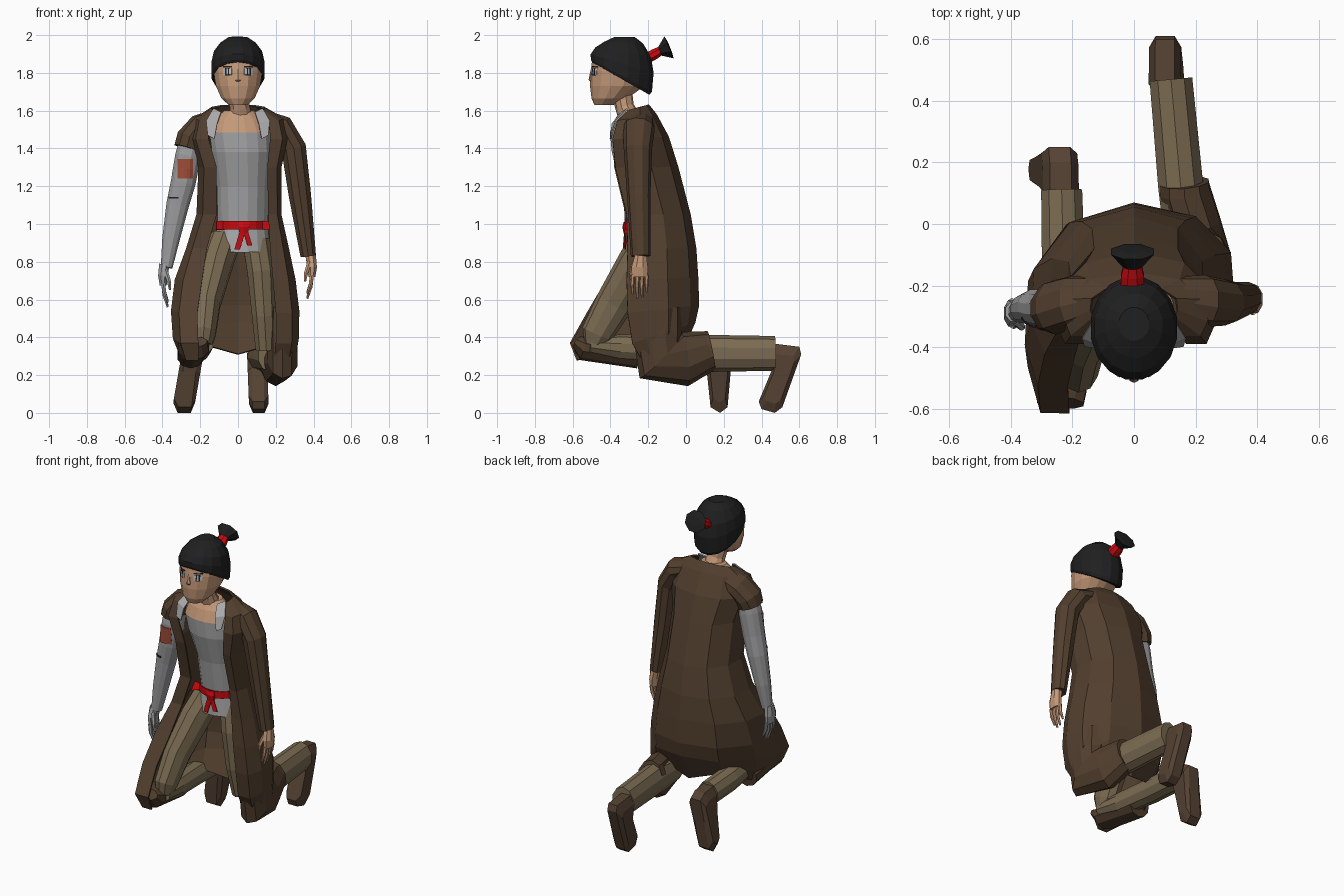
import bpy, bmesh, math
from mathutils import Vector
from mathutils.bvhtree import BVHTree


def material(name, r, g, b):
    m = bpy.data.materials.new(name)
    m.diffuse_color = (r, g, b, 1)
    return m


HAIR = material("hair_black", .014, .014, .015)
SKIN = material("skin", .56, .32, .19)
COAT = material("coat_brown", .085, .050, .028)
BOOT = material("boot_brown", .09, .054, .033)
KHAKI = material("trouser_khaki", .20, .15, .085)
SHIRT = material("shirt_grey", .41, .41, .42)
METAL = material("arm_grey", .34, .34, .35)
RED = material("sash_red", .60, .003, .005)
RUST = material("patch_rust", .34, .075, .04)
WHITE = material("eye_grey", .50, .53, .56)


def skin(name, rings, mats, closed=True, caps=True, pick=None, thick=0):
    """Join rings of points with quads."""
    bm = bmesh.new()
    vr = [[bm.verts.new(p) for p in r] for r in rings]
    n = len(vr[0])
    for a, b in zip(vr, vr[1:]):
        for i in range(n if closed else n - 1):
            j = (i + 1) % n
            bm.faces.new((a[i], a[j], b[j], b[i]))
    if caps and closed:
        bm.faces.new(vr[0])
        bm.faces.new(vr[-1])
    bmesh.ops.recalc_face_normals(bm, faces=bm.faces[:])
    if pick:
        for f in bm.faces:
            f.material_index = pick(f.calc_center_median())
    me = bpy.data.meshes.new(name)
    bm.to_mesh(me)
    bm.free()
    for m in (mats if isinstance(mats, list) else [mats]):
        me.materials.append(m)
    ob = bpy.data.objects.new(name, me)
    bpy.context.collection.objects.link(ob)
    if thick:
        s = ob.modifiers.new("thickness", 'SOLIDIFY')
        s.thickness, s.offset = thick, 0
    return ob


def loft(name, rows, mats, n=14, pick=None):
    """Stack of ellipses: x, y, z, rx, ry, front raise."""
    ang = [2 * math.pi * (i + .5) / n for i in range(n)]
    rings = [[(x + rx * math.cos(a), y + ry * math.sin(a), z - dz * math.sin(a)) for a in ang]
             for x, y, z, rx, ry, dz in rows]
    return skin(name, rings, mats, pick=pick)


def tube(name, path, mat, n=10):
    """Limb along a path: x, y, z, half width, half depth."""
    pts = [Vector(p[:3]) for p in path]
    rings = []
    for i, p in enumerate(path):
        t = Vector()
        if i:
            t += (pts[i] - pts[i - 1]).normalized()
        if i < len(pts) - 1:
            t += (pts[i + 1] - pts[i]).normalized()
        t.normalize()
        a = (Vector((1, 0, 0)) - t * t.x).normalized()
        b = t.cross(a)
        rings.append([pts[i] + a * p[3] * math.cos(q) + b * p[4] * math.sin(q)
                      for q in (2 * math.pi * (k + .5) / n for k in range(n))])
    return skin(name, rings, mat)


def decal(name, target, x0, x1, z0, z1, mat, nx=2, nz=1, off=.004, lean=0):
    """Thin plate laid on the front of a target."""
    me = target.data
    tree = BVHTree.FromPolygons([v.co for v in me.vertices], [tuple(p.vertices) for p in me.polygons])
    rows, last = [], -.3
    for k in range(nz + 1):
        row = []
        for i in range(nx + 1):
            z = z0 + (z1 - z0) * k / nz
            x = x0 + (x1 - x0) * i / nx + lean * (z1 - z)
            hit = tree.ray_cast(Vector((x, -2, z)), Vector((0, 1, 0)))[0]
            last = hit.y if hit else last
            row.append((x, last - off, z))
        rows.append(row)
    return skin(name, rows, mat, closed=False, thick=.005)


# Torso: shirt below, bare chest above
torso = loft("torso", [(.02, -.19, .86, .155, .125, -.01), (.025, -.18, 1.0, .135, .13, 0),
                       (.025, -.21, 1.2, .14, .135, 0), (.02, -.275, 1.38, .16, .12, 0),
                       (.01, -.295, 1.485, .165, .11, 0), (.005, -.295, 1.55, .14, .085, 0),
                       (.005, -.29, 1.60, .08, .06, 0)],
             [SHIRT, SKIN], 16, lambda c: int(c.z > 1.487))
tube("neck", [(.015, -.29, 1.54, .07, .06), (.01, -.325, 1.62, .055, .05), (.0, -.34, 1.70, .06, .055)], SKIN)
for s in (-1, 1):
    skin("collar_lining", [[(s * .125, -.40, 1.45), (s * .16, -.395, 1.47)],
                           [(s * .11, -.39, 1.53), (s * .168, -.37, 1.545)],
                           [(s * .09, -.34, 1.59), (s * .13, -.31, 1.61)]],
         SHIRT, closed=False, thick=.008)

# Sash with knot and two hanging ends
decal("sash", torso, -.115, .165, .97, 1.015, RED, 8, 1, .012)
tube("sash_knot", [(.03, -.318, 1.01, .03, .012), (.03, -.322, .985, .035, .015), (.03, -.318, .95, .025, .012)], RED, 6)
decal("sash_end_right", torso, .012, .042, .865, .97, RED, 1, 2, .012, -.3)
decal("sash_end_left", torso, .025, .05, .885, .97, RED, 1, 2, .014, .3)

# Head, hair and features
head = loft("head", [(0, -.435, 1.63, .05, .05, 0), (0, -.405, 1.665, .09, .095, 0),
                     (0, -.365, 1.73, .12, .143, 0), (0, -.347, 1.81, .133, .158, 0),
                     (0, -.34, 1.88, .13, .155, 0), (0, -.34, 1.94, .09, .11, 0)], SKIN, 14)
loft("hair_cap", [(0, -.345, 1.77, .134, .155, .088), (0, -.342, 1.785, .142, .165, .085),
                  (0, -.338, 1.85, .143, .17, .05), (0, -.333, 1.91, .13, .15, .025),
                  (0, -.33, 1.96, .095, .105, .005), (0, -.325, 1.99, .05, .055, 0)], HAIR, 16)
for s in (-1, 1):
    decal("eye_white", head, s * .055 - .022, s * .055 + .022, 1.79, 1.822, WHITE, 2, 1, .001)
    decal("eye_pupil", head, s * .057 - .011, s * .057 + .011, 1.785, 1.825, HAIR, 1, 1, .003)
    decal("eyebrow", head, s * .055 - .024, s * .055 + .024, 1.829, 1.835, HAIR, 2, 1, .001)
tube("nose", [(0, -.498, 1.82, .008, .006), (0, -.504, 1.765, .016, .012), (0, -.495, 1.75, .012, .006)], SKIN, 6)
tube("hair_tie", [(-.005, -.21, 1.875, .042, .03), (-.005, -.165, 1.90, .04, .03), (-.005, -.13, 1.92, .03, .024)], RED, 8)
tube("ponytail", [(-.005, -.14, 1.913, .03, .025), (-.005, -.09, 1.935, .075, .068), (-.005, -.085, 1.937, .04, .03)], HAIR, 8)

# Long coat: z front, z back, then right edge x / outer x / front y,
# left edge x / outer x / front y, back y
coat_rows = [(1.60, 1.63, -.115, -.14, -.30, .115, .14, -.30, -.20),
             (1.545, 1.58, -.165, -.22, -.36, .165, .235, -.36, -.16),
             (1.45, 1.46, -.155, -.25, -.385, .17, .26, -.385, -.095),
             (1.30, 1.30, -.113, -.205, -.375, .155, .225, -.37, -.045),
             (1.05, 1.05, -.113, -.215, -.315, .16, .225, -.31, .02),
             (.87, .87, -.165, -.27, -.33, .17, .265, -.305, .05),
             (.70, .72, -.19, -.33, -.42, .185, .30, -.31, .06),
             (.53, .57, -.215, -.35, -.52, .20, .32, -.305, .065),
             (.37, .48, -.21, -.34, -.61, .20, .317, -.28, .045),
             (.28, .34, -.21, -.30, -.575, .19, .30, -.23, -.03)]


def coat_section(row):
    zf, zb, ri, ro, rf, li, lo, lf, yb = row
    shape = [(0, 0), (.7, 0), (1, .22), (.97, .57), (.62, .88)]
    pts = []
    for edge, out, yf in ((ri, ro, rf), (li, lo, lf)):
        side = []
        for k, (u, v) in enumerate(shape):
            x = edge + (out - edge) * u if k < 3 else out * u
            side.append((x, yf + (yb - yf) * v, zf + (zb - zf) * v))
        pts.append(side)
    return pts[0] + [(0, yb, zb)] + pts[1][::-1]


sections = [coat_section(r) for r in coat_rows]
# Ragged back hem
sections[-1] = [(x, y, z + ((.03 if i % 2 == 0 else -.03) if 2 < i < 8 else 0))
                for i, (x, y, z) in enumerate(sections[-1])]
skin("coat", sections, COAT, closed=False, thick=.01)

# Coat cloth wrapped around the two knees
tube("coat_left_knee", [(.235, -.15, .56, .08, .13), (.235, -.15, .42, .085, .13), (.235, -.14, .29, .085, .15),
                        (.20, -.01, .285, .088, .145), (.165, .11, .325, .085, .11), (.163, .135, .33, .083, .105)], COAT)
tube("coat_right_knee", [(-.24, -.58, .375, .08, .035), (-.235, -.535, .345, .085, .07),
                         (-.25, -.25, .305, .075, .07)], COAT)

# Sleeve on the left arm, shoulder cap on the right
tube("left_sleeve", [(.13, -.24, 1.555, .05, .07), (.23, -.25, 1.51, .07, .085), (.295, -.255, 1.40, .07, .075),
                     (.328, -.25, 1.15, .062, .062), (.372, -.24, .83, .043, .052)], COAT)
tube("right_shoulder_cap", [(-.12, -.24, 1.555, .05, .07), (-.20, -.255, 1.515, .068, .09),
                            (-.255, -.27, 1.45, .075, .09), (-.27, -.275, 1.40, .072, .08)], COAT)
arm = tube("right_metal_arm", [(-.245, -.27, 1.46, .06, .06), (-.265, -.275, 1.36, .07, .07),
                               (-.29, -.275, 1.22, .068, .065), (-.32, -.27, 1.10, .062, .06),
                               (-.355, -.275, .92, .048, .048), (-.378, -.285, .77, .032, .035)], METAL, 12)
decal("arm_patch", arm, -.32, -.24, 1.24, 1.345, RUST, 5, 2)
decal("arm_mark", arm, -.365, -.315, 1.134, 1.144, HAIR, 3, 1)


# Hands
def hand(name, x, y, top, mat, s):
    tube(name + "_palm", [(x, y, top, .03, .034), (x + s * .008, y - .005, top - .06, .027, .047),
                          (x + s * .006, y - .005, top - .11, .02, .045)], mat, 8)
    for k in range(4):
        fy = y - .042 + k * .025
        drop = (.10, .125, .12, .09)[k]
        tube(name + "_finger", [(x + s * .006, fy, top - .10, .012, .012),
                                (x, fy - .003, top - .10 - drop * .5, .011, .011),
                                (x - s * .018, fy, top - .10 - drop, .006, .006)], mat, 6)
    tube(name + "_thumb", [(x - s * .005, y - .03, top - .03, .014, .014), (x - s * .025, y - .05, top - .09, .012, .012),
                           (x - s * .03, y - .05, top - .135, .006, .006)], mat, 6)


hand("left_hand", .385, -.24, .83, SKIN, 1)
hand("right_hand", -.39, -.285, .785, METAL, -1)

# Trouser legs
tube("right_thigh", [(-.075, -.19, .91, .09, .10), (-.115, -.26, .79, .09, .105),
                     (-.165, -.38, .58, .075, .10), (-.18, -.47, .42, .065, .085), (-.185, -.49, .36, .05, .05)], KHAKI)
tube("right_shin", [(-.185, -.51, .36, .055, .045), (-.205, -.35, .345, .065, .07), (-.23, -.10, .335, .073, .075),
                    (-.235, .11, .325, .07, .075)], KHAKI)
tube("left_thigh", [(.10, -.18, .91, .08, .10), (.125, -.20, .75, .08, .10),
                    (.14, -.19, .52, .07, .09), (.15, -.16, .34, .06, .08)], KHAKI)
tube("left_shin", [(.165, -.12, .30, .06, .08), (.152, .12, .315, .077, .098), (.12, .47, .315, .073, .092)], KHAKI)


# Boots standing on their toes: side profile, narrowed at both sides, sheared in x
def boot(name, profile, xtop, xbot, ztop, half):
    rings = []
    cy = sum(p[0] for p in profile) / len(profile)
    cz = sum(p[1] for p in profile) / len(profile)
    for u, k in ((-1, .72), (-.6, 1), (.6, 1), (1, .72)):
        rings.append([(xbot + (xtop - xbot) * z / ztop + u * half, cy + (y - cy) * k, cz + (z - cz) * k)
                      for y, z in profile])
    skin(name, rings, BOOT)


boot("left_boot", [(.44, .37), (.60, .35), (.61, .31), (.51, .03), (.47, .0), (.40, .02), (.385, .06), (.46, .24)],
     .10, .11, .36, .052)
boot("right_boot", [(.08, .385), (.20, .37), (.25, .34), (.235, .20), (.22, .03), (.18, .0), (.13, .03), (.11, .22)],
     -.24, -.285, .36, .058)
